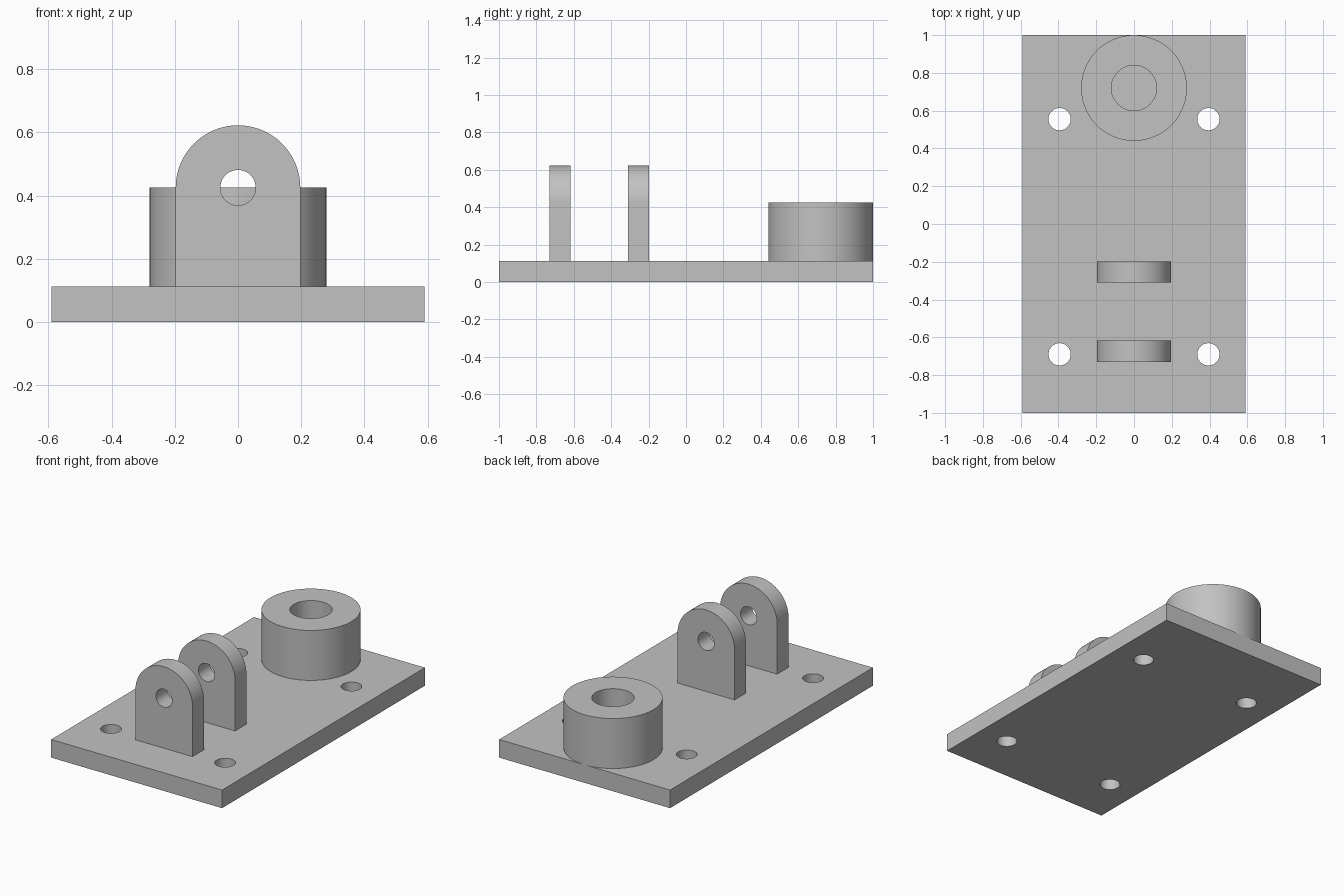
import bpy
import bmesh
from math import cos, sin, pi, radians

cube = bpy.data.objects.get("Cube")
if cube:
    bpy.data.objects.remove(cube, do_unlink=True)

# Single grey finish
grey = bpy.data.materials.new("plain_grey")
grey.use_nodes = True
colour = (0.54, 0.54, 0.54, 1)
grey.diffuse_color = colour
grey.node_tree.nodes["Principled BSDF"].inputs["Base Color"].default_value = colour

PLATE_TOP = 0.113
PIVOT_Z = 0.425
HALF_X = 0.59
LUG_R = 0.197


def arc(cx, cy, r, sweep=2 * pi, steps=64):
    """Points on a full circle, or on an open arc with both ends."""
    count = steps if sweep == 2 * pi else steps + 1
    return [(cx + r * cos(sweep * i / steps), cy + r * sin(sweep * i / steps))
            for i in range(count)]


def extruded_part(name, outline, holes, start, end, upright=False):
    """Fill an outline with holes and extrude it along z, or along y if upright."""
    def place(u, v):
        return (u, start, v) if upright else (u, v, start)

    bm = bmesh.new()
    edges = []
    for loop in [outline] + holes:
        verts = [bm.verts.new(place(u, v)) for u, v in loop]
        edges += [bm.edges.new((verts[i - 1], verts[i])) for i in range(len(verts))]
    bmesh.ops.triangle_fill(bm, use_beauty=True, use_dissolve=False, edges=edges)
    result = bmesh.ops.extrude_face_region(bm, geom=bm.faces[:], use_keep_orig=True)
    moved = [g for g in result["geom"] if isinstance(g, bmesh.types.BMVert)]
    depth = end - start
    bmesh.ops.translate(bm, verts=moved, vec=(0, depth, 0) if upright else (0, 0, depth))
    bmesh.ops.recalc_face_normals(bm, faces=bm.faces[:])
    for face in bm.faces:
        face.smooth = True
    mesh = bpy.data.meshes.new(name)
    bm.to_mesh(mesh)
    bm.free()
    mesh.set_sharp_from_angle(angle=radians(30))
    mesh.materials.append(grey)
    obj = bpy.data.objects.new(name, mesh)
    bpy.context.collection.objects.link(obj)
    return obj


# Base plate with four through holes
rectangle = [(-HALF_X, -1), (HALF_X, -1), (HALF_X, 1), (-HALF_X, 1)]
bolt_holes = [arc(x, y, 0.059, steps=48) for x in (-0.394, 0.394) for y in (-0.69, 0.555)]
extruded_part("base_plate", rectangle, bolt_holes, 0, PLATE_TOP)

# Pair of round-topped lugs with a shared pivot bore
lug_outline = ([(-LUG_R, PLATE_TOP), (LUG_R, PLATE_TOP)]
               + arc(0, PIVOT_Z, LUG_R, sweep=pi, steps=48))
for name, y in (("front_lug", -0.73), ("rear_lug", -0.31)):
    extruded_part(name, lug_outline, [arc(0, PIVOT_Z, 0.056, steps=48)],
                  y, y + 0.112, upright=True)

# Round boss with a bore that stops at the plate
extruded_part("round_boss", arc(0, 0.72, 0.28, steps=96), [arc(0, 0.72, 0.12)],
              PLATE_TOP, PIVOT_Z)
